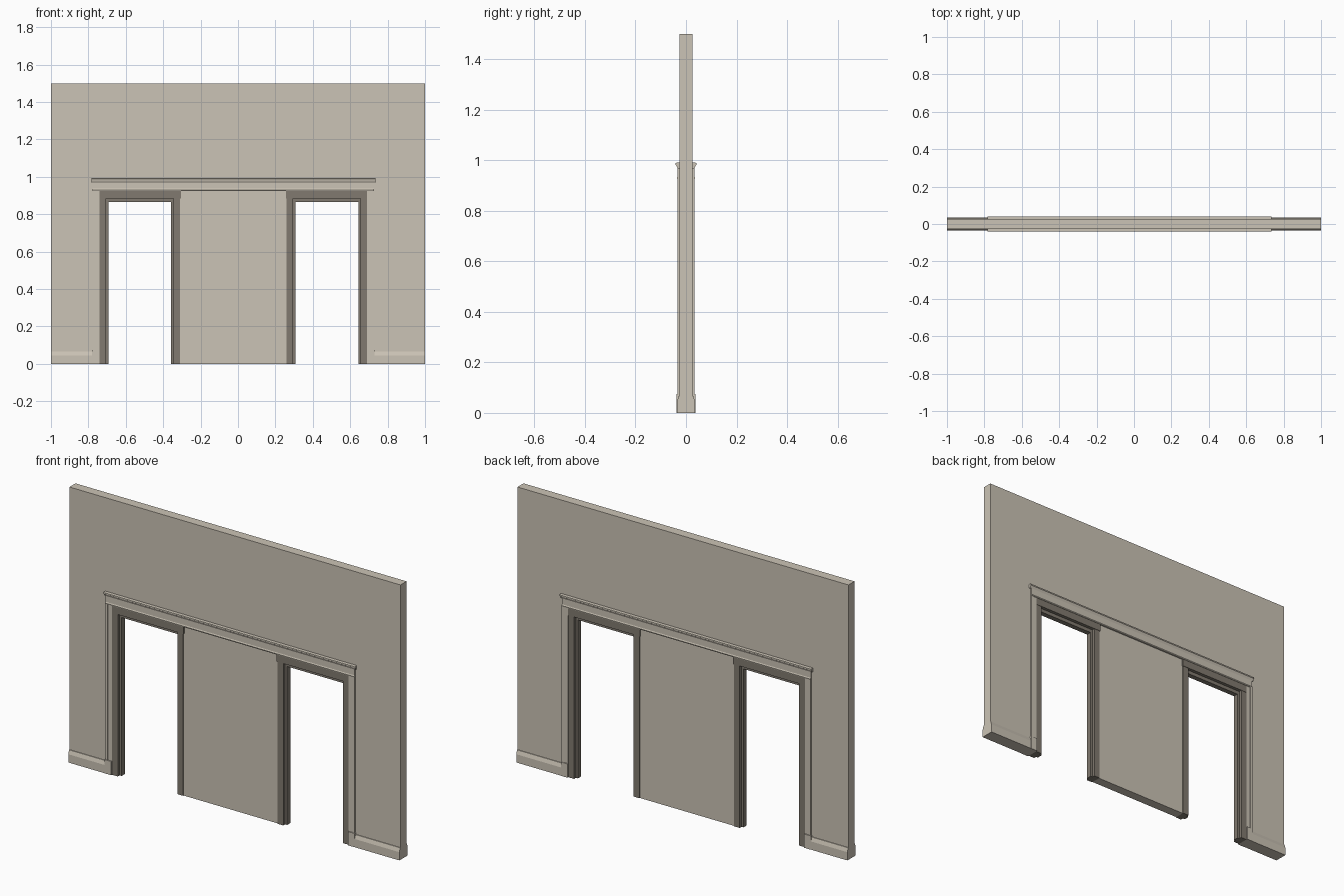
import bpy
import bmesh
from mathutils import Vector

if "Cube" in bpy.data.objects:
    bpy.data.objects.remove(bpy.data.objects["Cube"], do_unlink=True)


def make_material(name, rgb):
    m = bpy.data.materials.new(name)
    m.use_nodes = True
    m.diffuse_color = (*rgb, 1)
    bsdf = m.node_tree.nodes["Principled BSDF"]
    bsdf.inputs["Base Color"].default_value = (*rgb, 1)
    bsdf.inputs["Roughness"].default_value = 0.8
    return m


plaster = make_material("warm plaster", (0.60, 0.55, 0.465))
dark_wood = make_material("dark frame", (0.22, 0.195, 0.16))


def extrude(name, points, axis, start, end, material):
    """Extrude a closed profile along x (points are y, z) or y (points are x, z)."""
    bm = bmesh.new()
    if axis == "x":
        verts = [bm.verts.new((start, a, b)) for a, b in points]
        step = Vector((end - start, 0, 0))
    else:
        verts = [bm.verts.new((a, start, b)) for a, b in points]
        step = Vector((0, end - start, 0))
    face = bm.faces.new(verts)
    grown = bmesh.ops.extrude_face_region(bm, geom=[face], use_keep_orig=True)
    moved = [g for g in grown["geom"] if isinstance(g, bmesh.types.BMVert)]
    bmesh.ops.translate(bm, vec=step, verts=moved)
    bmesh.ops.recalc_face_normals(bm, faces=bm.faces)
    mesh = bpy.data.meshes.new(name)
    bm.to_mesh(mesh)
    bm.free()
    mesh.materials.append(material)
    obj = bpy.data.objects.new(name, mesh)
    bpy.context.collection.objects.link(obj)
    return obj


def box(name, x0, x1, half_depth, z0, z1, material):
    outline = [(x0, z0), (x1, z0), (x1, z1), (x0, z1)]
    return extrude(name, outline, "y", -half_depth, half_depth, material)


def trim(name, half_profile, x0, x1):
    """Moulding running along x, the same on both faces of the wall."""
    for side, sign in (("front", -1), ("back", 1)):
        extrude(f"{name}_{side}", [(sign * y, z) for y, z in half_profile],
                "x", x0, x1, plaster)


WALL = 0.026
HEAD = 0.925
LEFT, RIGHT = -0.74, 0.69          # outer edges of the pair of doorways
PIER_L, PIER_R = -0.31, 0.26       # edges of the wall between them

# wall with two doorways
extrude("wall", [(-1, 0), (LEFT, 0), (LEFT, HEAD), (PIER_L, HEAD), (PIER_L, 0),
                 (PIER_R, 0), (PIER_R, HEAD), (RIGHT, HEAD), (RIGHT, 0),
                 (1, 0), (1, 1.5), (-1, 1.5)], "y", -WALL, WALL, plaster)

# door frames: stepped jambs and header
for side, x0, x1 in (("right", LEFT, PIER_L), ("left", PIER_R, RIGHT)):
    for edge, x, d in (("a", x0, 1), ("b", x1, -1)):
        box(f"{side}_jamb_{edge}", *sorted((x, x + d * 0.035)), 0.03, 0, HEAD, dark_wood)
        box(f"{side}_stop_{edge}", *sorted((x + d * 0.035, x + d * 0.047)),
            0.014, 0, 0.887, dark_wood)
    over_a = 0.004 if x0 == PIER_R else 0
    over_b = 0.004 if x1 == PIER_L else 0
    box(f"{side}_header", x0 - over_a, x1 + over_b, 0.032, 0.885, HEAD, dark_wood)
    box(f"{side}_header_stop", x0 + 0.035, x1 - 0.035, 0.014, 0.865, 0.885, dark_wood)

# side casings with raised outer band and plinth block
for side, x, d in (("right", LEFT, -1), ("left", RIGHT, 1)):
    box(f"{side}_casing", *sorted((x, x + d * 0.037)), 0.031, 0, HEAD, plaster)
    box(f"{side}_casing_band", *sorted((x + d * 0.024, x + d * 0.037)),
        0.034, 0.07, HEAD, plaster)
    box(f"{side}_plinth", *sorted((x, x + d * 0.04)), 0.037, 0, 0.075, plaster)

# head casing with lower bead and cornice cap
trim("head_casing", [(0.02, HEAD), (0.035, HEAD), (0.036, 0.93), (0.033, 0.936),
                     (0.033, 0.97), (0.02, 0.97)], LEFT - 0.037, RIGHT + 0.037)
trim("cornice", [(0.02, 0.968), (0.033, 0.968), (0.038, 0.979), (0.041, 0.981),
                 (0.041, 0.988), (0.038, 0.99), (0.02, 0.99)], LEFT - 0.044, RIGHT + 0.045)

# baseboards with sloped top
base = [(0.02, 0), (0.036, 0), (0.036, 0.045), (0.033, 0.054), (0.029, 0.066), (0.02, 0.068)]
trim("right_baseboard", base, -1, LEFT - 0.04)
trim("left_baseboard", base, RIGHT + 0.04, 1)
